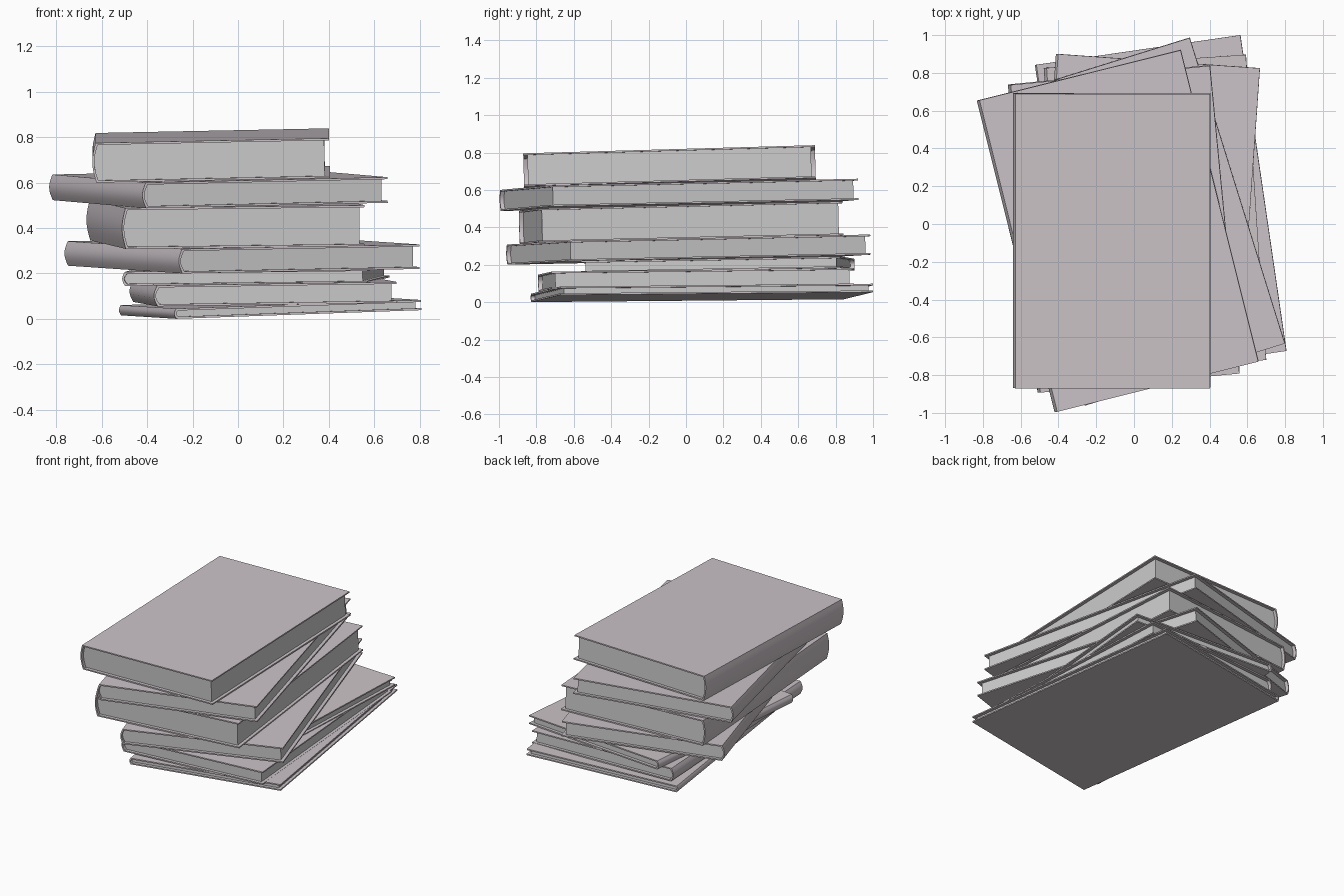
import bpy, bmesh, math
from mathutils import Matrix, Vector

if "Cube" in bpy.data.objects:
    bpy.data.objects.remove(bpy.data.objects["Cube"])


def material(name, rgb):
    m = bpy.data.materials.new(name)
    m.diffuse_color = (*rgb, 1)
    m.use_nodes = True
    m.node_tree.nodes["Principled BSDF"].inputs["Base Color"].default_value = m.diffuse_color
    return m


COVER = material("cover_cloth", (0.60, 0.55, 0.58))
PAPER = material("paper", (0.70, 0.71, 0.70))
BOARD = 0.009   # cover thickness
INSET = 0.022   # pages set back from the cover edges


def spine_arc(x, bulge, z0, z1, steps=8):
    """Shallow arc bulging towards -x, from z0 up to z1."""
    pts = []
    for i in range(steps + 1):
        t = i / steps
        pts.append((x - bulge * math.sin(math.pi * t), z0 + (z1 - z0) * t))
    return pts


def extrude_profile(name, pts, y0, y1, mat, matrix):
    bm = bmesh.new()
    face = bm.faces.new([bm.verts.new((x, y0, z)) for x, z in pts])
    ext = bmesh.ops.extrude_face_region(bm, geom=[face])
    moved = [v for v in ext["geom"] if isinstance(v, bmesh.types.BMVert)]
    bmesh.ops.translate(bm, verts=moved, vec=(0, y1 - y0, 0))
    bmesh.ops.recalc_face_normals(bm, faces=bm.faces)
    me = bpy.data.meshes.new(name)
    bm.to_mesh(me)
    bm.free()
    me.materials.append(mat)
    ob = bpy.data.objects.new(name, me)
    bpy.context.collection.objects.link(ob)
    ob.matrix_world = matrix
    bpy.context.view_layer.objects.active = ob
    bpy.ops.object.select_all(action='DESELECT')
    ob.select_set(True)
    bpy.ops.object.shade_smooth_by_angle(angle=math.radians(35))


def book(i, corner, angle, width, length, thick, slope_x, slope_y):
    place = (Matrix.Translation(Vector(corner))
             @ Matrix.Rotation(math.radians(angle), 4, 'Z')
             @ Matrix.Rotation(slope_y, 4, 'X')
             @ Matrix.Rotation(-slope_x, 4, 'Y'))
    bulge = min(0.016, thick * 0.2)
    # cover: two boards joined by a rounded spine
    outer = spine_arc(bulge, bulge, 0, thick)
    inner = spine_arc(bulge + BOARD, bulge, BOARD, thick - BOARD)
    cover = [(width, 0)] + outer + [(width, thick), (width, thick - BOARD)]
    cover += inner[::-1] + [(width, BOARD)]
    extrude_profile(f"book_{i}_cover", cover, 0, length, COVER, place)
    # page block
    pages = inner + [(width - INSET, thick - BOARD), (width - INSET, BOARD)]
    extrude_profile(f"book_{i}_pages", pages, INSET, length - INSET, PAPER, place)


# front-left bottom corner, turn, width, length, thickness, tilt; bottom to top
STACK = [
    ((-0.28, -0.83, 0.000), 8.3, 1.10, 1.69, 0.045, 0.035, 0.009),
    ((-0.37, -0.79, 0.055), 3.8, 1.073, 1.62, 0.092, 0.015, 0.012),
    ((-0.51, -0.485, 0.145), -4.0, 1.083, 1.39, 0.062, 0.012, 0.018),
    ((-0.26, -0.96, 0.200), 17.3, 1.11, 1.695, 0.108, 0.018, 0.020),
    ((-0.51, -0.89, 0.308), 5.5, 1.075, 1.637, 0.180, 0.012, 0.023),
    ((-0.42, -0.995, 0.487), 14.0, 1.113, 1.70, 0.113, 0.022, 0.021),
    ((-0.64, -0.865, 0.600), 0.0, 1.045, 1.56, 0.175, 0.020, 0.028),
]
for n, spec in enumerate(STACK, 1):
    book(n, *spec)
